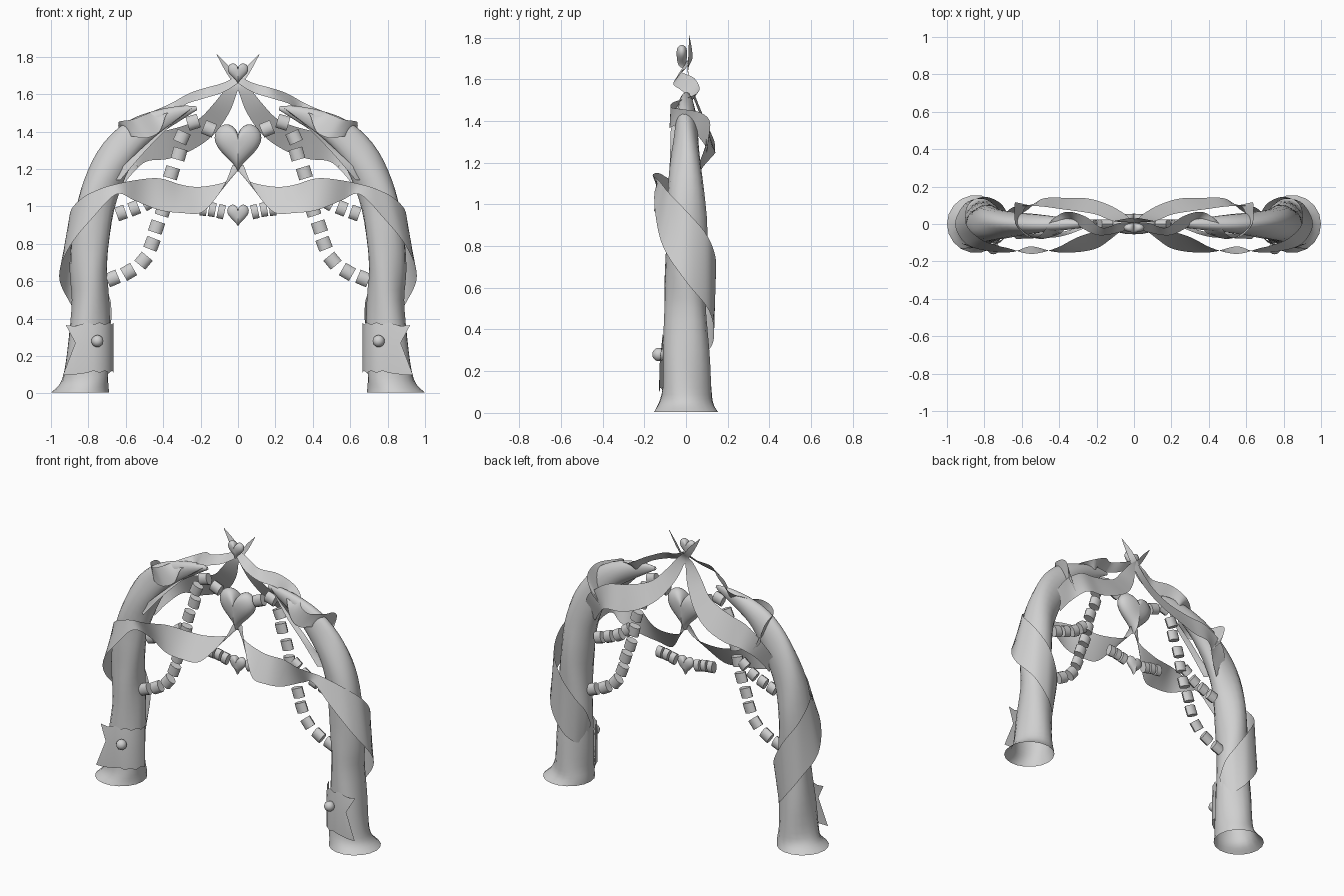
import bpy, bmesh, math
from mathutils import Vector as V, Matrix

if "Cube" in bpy.data.objects:
    bpy.data.objects.remove(bpy.data.objects["Cube"])

grey = bpy.data.materials.new("soft_grey")
grey.use_nodes = True
grey.diffuse_color = (0.63, 0.63, 0.63, 1)
grey.node_tree.nodes["Principled BSDF"].inputs["Base Color"].default_value = (0.63, 0.63, 0.63, 1)


def finish(name, bm, mirror=True, angle=40):
    mesh = bpy.data.meshes.new(name)
    bm.to_mesh(mesh)
    bm.free()
    mesh.materials.append(grey)
    mesh.polygons.foreach_set("use_smooth", [True] * len(mesh.polygons))
    mesh.set_sharp_from_angle(angle=math.radians(angle))
    obj = bpy.data.objects.new(name, mesh)
    bpy.context.collection.objects.link(obj)
    if mirror:
        obj.modifiers.new("mirror", "MIRROR").use_mirror_merge = False


def spline(pts, steps=6):
    """Smooth curve through the given points."""
    pts = [V(p) for p in pts]
    pts = [pts[0] * 2 - pts[1]] + pts + [pts[-1] * 2 - pts[-2]]
    out = []
    for a, b, c, d in zip(pts, pts[1:], pts[2:], pts[3:]):
        for i in range(steps):
            t = i / steps
            out.append(0.5 * (2 * b + (c - a) * t + (2 * a - 5 * b + 4 * c - d) * t * t
                              + (3 * b - a - 3 * c + d) * t ** 3))
    return out + [pts[-2]]


def grid(bm, rows, closed=False):
    verts = [[bm.verts.new(p) for p in row] for row in rows]
    n = len(rows[0])
    for r0, r1 in zip(verts, verts[1:]):
        for i in range(n if closed else n - 1):
            j = (i + 1) % n
            bm.faces.new((r0[i], r0[j], r1[j], r1[i]))
    return verts


def ribbon(name, pairs):
    lows = spline([p for p, q in pairs])
    highs = spline([q for p, q in pairs])
    bm = bmesh.new()
    grid(bm, [[p, (p + q) / 2, q] for p, q in zip(lows, highs)])
    finish(name, bm, angle=70)


def row(c, w):
    return V(c) - V(w), V(c) + V(w)


# Draped column: x, z, radius along its bent axis; it flattens towards the top
AXIS = [(.845, .005, .155), (.82, .05, .13), (.81, .12, .118), (.8, .3, .11), (.79, .5, .1),
        (.795, .65, .1), (.79, .8, .1), (.765, 1, .1), (.715, 1.15, .1), (.64, 1.28, .095),
        (.54, 1.39, .08), (.42, 1.46, .06), (.3, 1.505, .035), (.22, 1.525, .01)]
path = spline(AXIS, 3)
rings = []
for i, p in enumerate(path):
    d = path[min(i + 1, len(path) - 1)] - path[max(i - 1, 0)]
    side = V((d.y, 0, -d.x)).normalized() if p.y > .4 else V((1, 0, 0))
    flat = 1 - .35 * min(1, max(0, (p.y - .9) / .4))
    ring = []
    for k in range(18):
        a = math.tau * k / 18
        r = p.z * (1 + .05 * math.sin(3 * a + i * .5) * min(1, i / 6))
        ring.append(V((p.x, flat * r * math.sin(a), p.y)) + side * r * math.cos(a))
    rings.append(ring)
bm = bmesh.new()
grid(bm, rings, True)
bmesh.ops.recalc_face_normals(bm, faces=bm.faces)
finish("draped_column", bm, angle=60)


def axis_x(z):
    for a, b in zip(AXIS, AXIS[1:]):
        if z <= b[1]:
            return a[0] + (b[0] - a[0]) * (z - a[1]) / (b[1] - a[1])


def around(deg, z, half, radius):
    """Ribbon row at an angle about the column; 0 is the outer side."""
    a = math.radians(deg)
    pair = []
    for e in (-half, half):
        r = radius - .5 * (z - .6) * e
        pair.append(V((axis_x(z + e) + r * math.cos(a), r * math.sin(a), z + e)))
    return tuple(pair)


# Ribbon winding up each column, then swagging to the middle
ribbon("front_swag_ribbon", [
    around(172, .34, .06, .112), around(148, .39, .11, .115), around(120, .44, .15, .125),
    around(85, .54, .18, .14), around(45, .67, .18, .15), around(0, .8, .17, .145),
    around(-45, .92, .13, .13), around(-90, 1.02, .075, .13),
    row((.66, -.14, 1.09), (.01, .01, .025)), row((.55, -.14, 1.085), (0, -.02, .055)),
    row((.42, -.14, 1.065), (0, .01, .085)), row((.3, -.11, 1.04), (0, .04, .075)),
    row((.2, -.085, 1.035), (0, .045, .07)), row((.1, -.05, 1.08), (-.03, .035, .05)),
    row((.04, -.02, 1.15), (-.03, .015, .03)), row((0, 0, 1.23), (-.03, 0, .01))])

# Ribbon swagging along the back and crossing out at the crest
ribbon("back_swag_ribbon", [
    row((.66, .05, 1.14), (.03, .01, .05)), row((.6, .085, 1.23), (.03, .01, .06)),
    row((.5, .115, 1.31), (.01, -.02, .07)), row((.38, .11, 1.33), (.01, -.03, .075)),
    row((.26, .1, 1.37), (.02, -.035, .065)), row((.165, .075, 1.43), (.035, -.025, .045)),
    row((.085, .035, 1.53), (.04, -.015, .025)), row((.025, .01, 1.635), (.025, 0, .012)),
    row((-.025, .02, 1.69), (.016, .01, .008)), row((-.06, .02, 1.74), (.013, .008, .007)),
    row((-.113, .015, 1.812), (.001, 0, .001))])

# Ribbon spiralling from the crest down over the shoulder to the back
ribbon("crest_ribbon", [
    row((0, 0, 1.68), (.01, .01, .015)), row((.08, -.02, 1.635), (0, .025, .025)),
    row((.18, -.04, 1.605), (-.01, .02, .03)), row((.27, .01, 1.575), (-.01, .03, .03)),
    row((.35, .045, 1.52), (.01, .02, .03)), row((.41, -.01, 1.505), (.03, .03, .01)),
    row((.46, -.06, 1.445), (.04, 0, .045)), row((.53, -.075, 1.415), (.035, .005, .05)),
    row((.6, -.03, 1.415), (.03, .025, .04)), row((.62, .05, 1.395), (.02, .02, .045)),
    row((.605, .105, 1.335), (.03, .01, .06)), row((.57, .1, 1.25), (.04, .005, .045))])

# Inner fold hanging beneath each shoulder
ribbon("inner_fold", [
    row((.66, -.05, 1.14), (.03, .03, 0)), row((.56, -.065, 1.25), (.05, .01, -.03)),
    row((.46, -.06, 1.35), (.05, .01, -.035)), row((.36, -.045, 1.44), (.04, 0, -.03)),
    row((.25, -.01, 1.52), (.01, 0, -.01))])

# Cuff around the front of each leg, ending in a notched tail
bm = bmesh.new()
cols = []
for i, deg in enumerate(range(-175, -70, 15)):
    a = math.radians(deg)
    x, y = .795 + .13 * math.cos(a), .125 * math.sin(a)
    lift = .012 * (i % 2)
    cols.append([V((x, y, .11 + lift)), V((x, y, .25)), V((x, y * .9, .38 - lift))])
cols.append([V((.88, -.13, .1)), V((.85, -.125, .26)), V((.87, -.11, .36))])
cols.append([V((.935, -.13, .1)), V((.87, -.125, .27)), V((.92, -.105, .365))])
grid(bm, cols)
finish("cuff", bm)

bm = bmesh.new()
bmesh.ops.create_uvsphere(bm, u_segments=16, v_segments=10, radius=.032,
                          matrix=Matrix.Translation((.752, -.13, .28)))
finish("cuff_button", bm)


# Strings of flattened barrel beads
def beads(name, pts, length=.062):
    bm = bmesh.new()
    n = len(pts) - 1
    for i, (x, z) in enumerate(pts):
        a, b = pts[max(i - 1, 0)], pts[min(i + 1, n)]
        d = V((b[0] - a[0], 0, b[1] - a[1]))
        turn = d.to_track_quat("Z", "Y").to_matrix().to_4x4()
        bmesh.ops.create_cone(bm, cap_ends=True, segments=10, radius1=.038, radius2=.038, depth=length,
                              matrix=Matrix.Translation((x, 0, z)) @ Matrix.Diagonal((1, .7, 1, 1)) @ turn)
    finish(name, bm)


beads("long_bead_string", [(.67, .615), (.585, .65), (.505, .71), (.46, .8), (.435, .89), (.4, .98),
                           (.375, 1.08), (.355, 1.18), (.315, 1.28), (.3, 1.37), (.24, 1.45),
                           (.155, 1.415)])
beads("side_bead_string", [(.625, .965), (.555, .99), (.485, 1.02), (.42, 1.07)], .05)
beads("middle_bead_string", [(.09, .972), (.138, .983), (.185, .988)], .036)


# Puffed hearts on the centre line
def heart(name, z, width, height, depth, y=0):
    bm = bmesh.new()
    rows = []
    for k in range(13):
        a = math.pi * (k / 12 - .5)
        c = max(math.cos(a), .01) ** .8
        ring = []
        for i in range(40):
            t = math.tau * i / 40
            hx = math.sin(t) ** 3 / 2
            hz = (13 * math.cos(t) - 5 * math.cos(2 * t) - 2 * math.cos(3 * t)
                  - math.cos(4 * t) - 2) / 29
            ring.append(V((hx * width * c, y + depth * math.sin(a), z + (hz * c + .155) * height)))
        rows.append(ring)
    verts = grid(bm, rows, True)
    bm.faces.new(verts[0])
    bm.faces.new(verts[-1])
    bmesh.ops.recalc_face_normals(bm, faces=bm.faces)
    finish(name, bm, mirror=False, angle=120)


heart("large_heart", 1.31, .25, .26, .055)
heart("crest_heart", 1.71, .11, .11, .025, -.02)
heart("hanging_heart", .95, .115, .12, .025)
